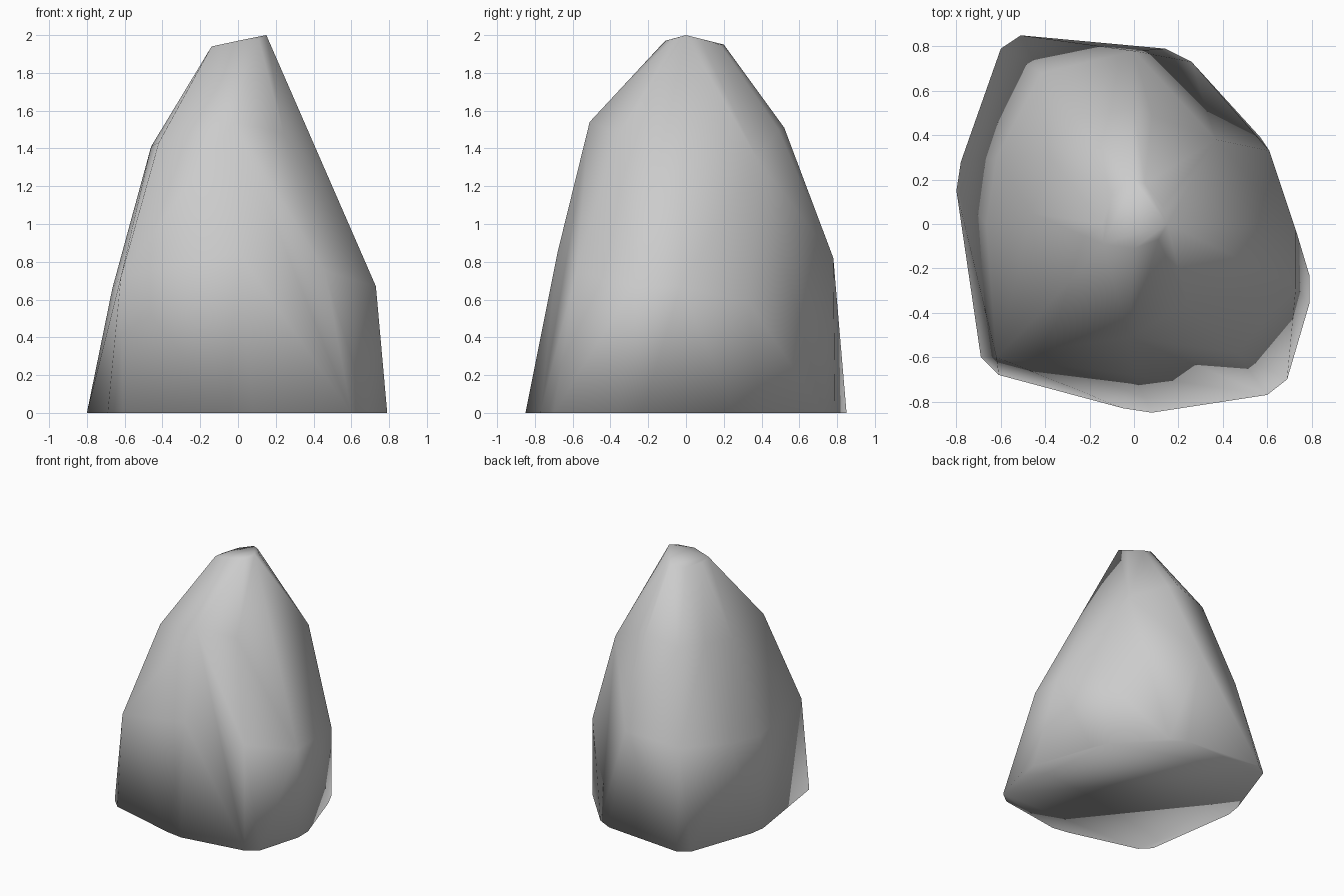
import bpy, bmesh, math

if "Cube" in bpy.data.objects:
    bpy.data.objects.remove(bpy.data.objects["Cube"])

# Uneven footprint on the ground (x, y)
base = [(-.61, -.68), (-.05, -.83), (.08, -.85), (.60, -.77), (.69, -.70),
        (.79, -.36), (.79, -.23), (.63, .26), (.57, .39), (.26, .73),
        (.14, .79), (-.51, .85), (-.60, .79), (-.78, .28), (-.80, .15), (-.69, -.60)]

# Shoulder ring (x, y, z)
lower = [(-.62, -.60, .72), (0, -.68, .85), (.46, -.58, .75), (.73, -.28, .67),
         (.73, -.03, .67), (.61, .33, .59), (0, .78, .82),
         (-.42, .68, .75), (-.62, .30, .70), (-.665, 0, .66)]

# Upper ring (x, y, z)
upper = [(-.42, -.40, 1.43), (-.02, -.51, 1.54), (.24, -.36, 1.48), (.37, -.10, 1.48),
         (.37, .38, 1.34), (.08, .49, 1.50), (0, .52, 1.51),
         (-.27, .475, 1.45), (-.38, .30, 1.45), (-.46, .05, 1.41)]

# Small tilted tip (x, y, z)
tip = [(-.14, -.09, 1.94), (0, -.11, 1.97), (.11, -.07, 1.98), (.15, 0, 2),
       (.13, .08, 1.97), (.05, .18, 1.95), (0, .20, 1.95), (-.10, .14, 1.93), (-.14, 0, 1.93)]

points = [(x, y, 0) for x, y in base] + lower + upper + tip

# Wrap the rings in one closed faceted boulder
bm = bmesh.new()
for p in points:
    bm.verts.new(p)
hull = bmesh.ops.convex_hull(bm, input=bm.verts[:])
inside = {v for v in hull["geom_interior"] if isinstance(v, bmesh.types.BMVert)}
bmesh.ops.delete(bm, geom=list(inside), context='VERTS')
bmesh.ops.dissolve_limit(bm, angle_limit=math.radians(1), verts=bm.verts[:], edges=bm.edges[:])
bmesh.ops.recalc_face_normals(bm, faces=bm.faces[:])

# Smooth shading all over
for f in bm.faces:
    f.smooth = True
mesh = bpy.data.meshes.new("rock")
bm.to_mesh(mesh)
bm.free()
bpy.context.collection.objects.link(bpy.data.objects.new("rock", mesh))
